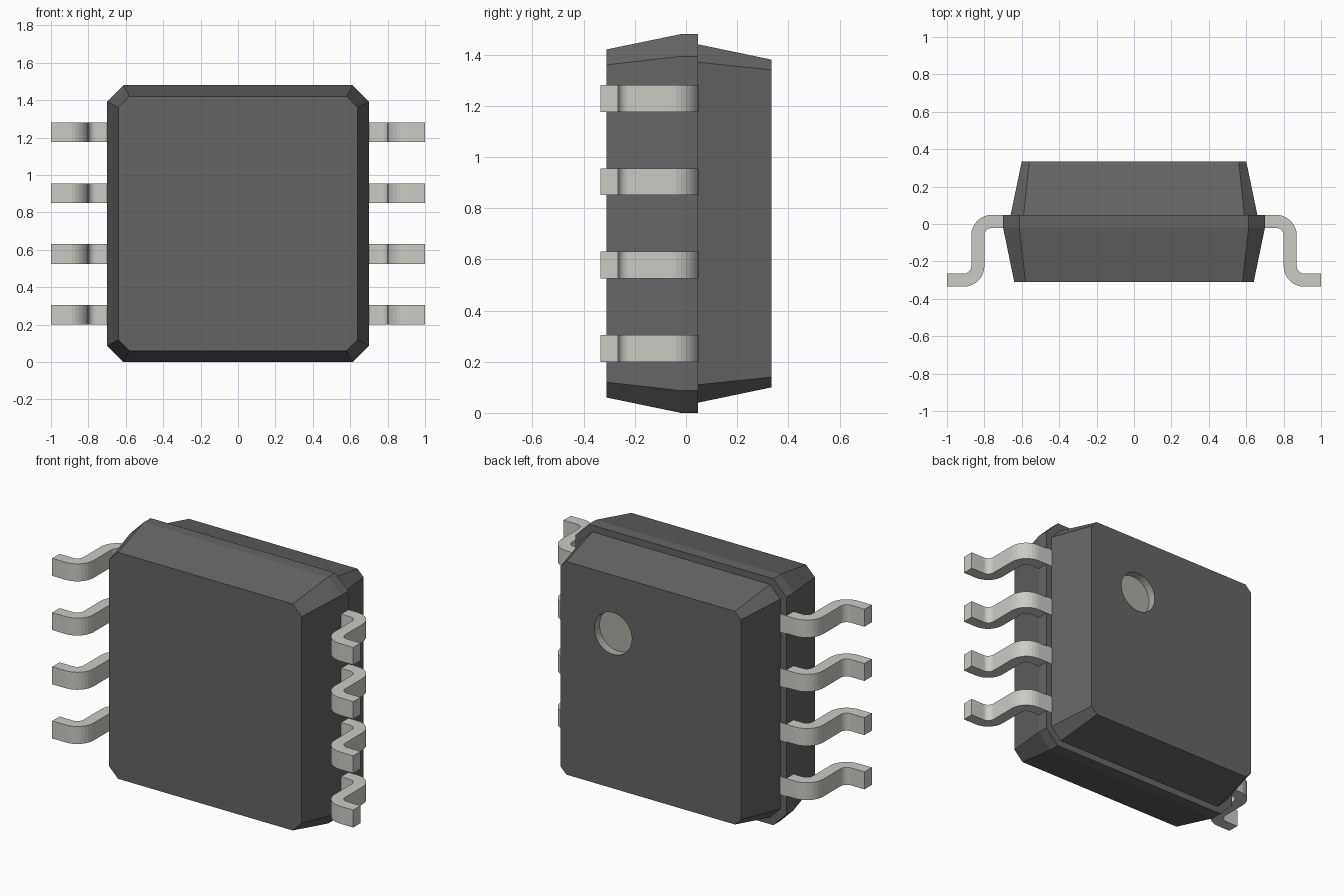
import bpy, bmesh
from math import sin, cos, pi
from mathutils import Vector

if "Cube" in bpy.data.objects:
    bpy.data.objects.remove(bpy.data.objects["Cube"])

ZC = 0.74          # body centre height


def material(name, rgb):
    m = bpy.data.materials.new(name)
    m.diffuse_color = (*rgb, 1)
    m.use_nodes = True
    m.node_tree.nodes["Principled BSDF"].inputs["Base Color"].default_value = m.diffuse_color
    return m


dark = material("dark_resin", (0.13, 0.13, 0.13))
tin = material("tin", (0.60, 0.60, 0.56))
pale = material("pale_mark", (0.42, 0.41, 0.37))


def loft(name, rings, mat):
    """Skin a list of closed rings of points and cap both ends."""
    bm = bmesh.new()
    vs = [[bm.verts.new(p) for p in ring] for ring in rings]
    n = len(rings[0])
    for a, b in zip(vs, vs[1:]):
        for i in range(n):
            j = (i + 1) % n
            bm.faces.new((a[i], a[j], b[j], b[i]))
    bm.faces.new(vs[0])
    bm.faces.new(vs[-1])
    bmesh.ops.recalc_face_normals(bm, faces=bm.faces)
    me = bpy.data.meshes.new(name)
    bm.to_mesh(me)
    bm.free()
    ob = bpy.data.objects.new(name, me)
    bpy.context.collection.objects.link(ob)
    me.materials.append(mat)
    return ob


def octagon(y, hx, hz, c):
    """Rectangle with cut corners, at depth y."""
    pts = [(hx, hz - c), (hx - c, hz), (c - hx, hz), (-hx, hz - c),
           (-hx, c - hz), (c - hx, -hz), (hx - c, -hz), (hx, c - hz)]
    return [(x, y, z + ZC) for x, z in pts]


def circle(y, r, x, z, n=32):
    return [(x + r * cos(2 * pi * i / n), y, z + r * sin(2 * pi * i / n)) for i in range(n)]


# Two halves of the moulded body
loft("front_body", [octagon(-0.31, 0.64, 0.68, 0.06),
                    octagon(-0.02, 0.70, 0.74, 0.087),
                    octagon(0.047, 0.70, 0.74, 0.087)], dark)
back = loft("back_body", [octagon(0.047, 0.66, 0.70, 0.07),
                          octagon(0.335, 0.60, 0.64, 0.04)], dark)

# Round pin mark sunk into the back face
MX, MZ, MR, FLOOR = 0.25, 1.03, 0.125, 0.285
cutter = loft("mark_cutter", [circle(FLOOR, MR, MX, MZ), circle(0.5, MR, MX, MZ)], pale)
cutter.hide_render = True
mod = back.modifiers.new("mark", 'BOOLEAN')
mod.operation = 'DIFFERENCE'
mod.object = cutter
mod.solver = 'EXACT'
bpy.context.view_layer.objects.active = back
bpy.ops.object.modifier_apply(modifier=mod.name)
bpy.data.objects.remove(cutter)
back.data.materials.clear()
back.data.materials.append(dark)
back.data.materials.append(pale)
for f in back.data.polygons:
    near = (Vector((f.center.x, f.center.z)) - Vector((MX, MZ))).length < MR + 0.01
    f.material_index = int(near and FLOOR - 0.01 < f.center.y < 0.33)


# Gull-wing leads: centre line with normals, thickened in the xy plane
def arc(cx, cy, r, a0, a1, sign, n=8):
    out = []
    for i in range(n + 1):
        a = a0 + (a1 - a0) * i / n
        d = Vector((cos(a), sin(a)))
        out.append((Vector((cx, cy)) + d * r, d * sign))
    return out


path = [(Vector((0.655, 0.014)), Vector((0, 1)))]
path += arc(0.76, -0.061, 0.075, pi / 2, 0, 1)
path += arc(0.91, -0.225, 0.075, pi, 1.5 * pi, -1)
path += [(Vector((1.0, -0.30)), Vector((0, 1)))]
T, W = 0.035, 0.0525       # half thickness, half width

for k in range(4):
    z = 0.252 + k * 0.3255
    rings = []
    for p, n in path:
        o, i = p + n * T, p - n * T
        rings.append([(o.x, o.y, z - W), (o.x, o.y, z + W),
                      (i.x, i.y, z + W), (i.x, i.y, z - W)])
    lead = loft(f"lead_pair_{k + 1}", rings, tin)
    lead.modifiers.new("mirror", 'MIRROR').use_axis = (True, False, False)
